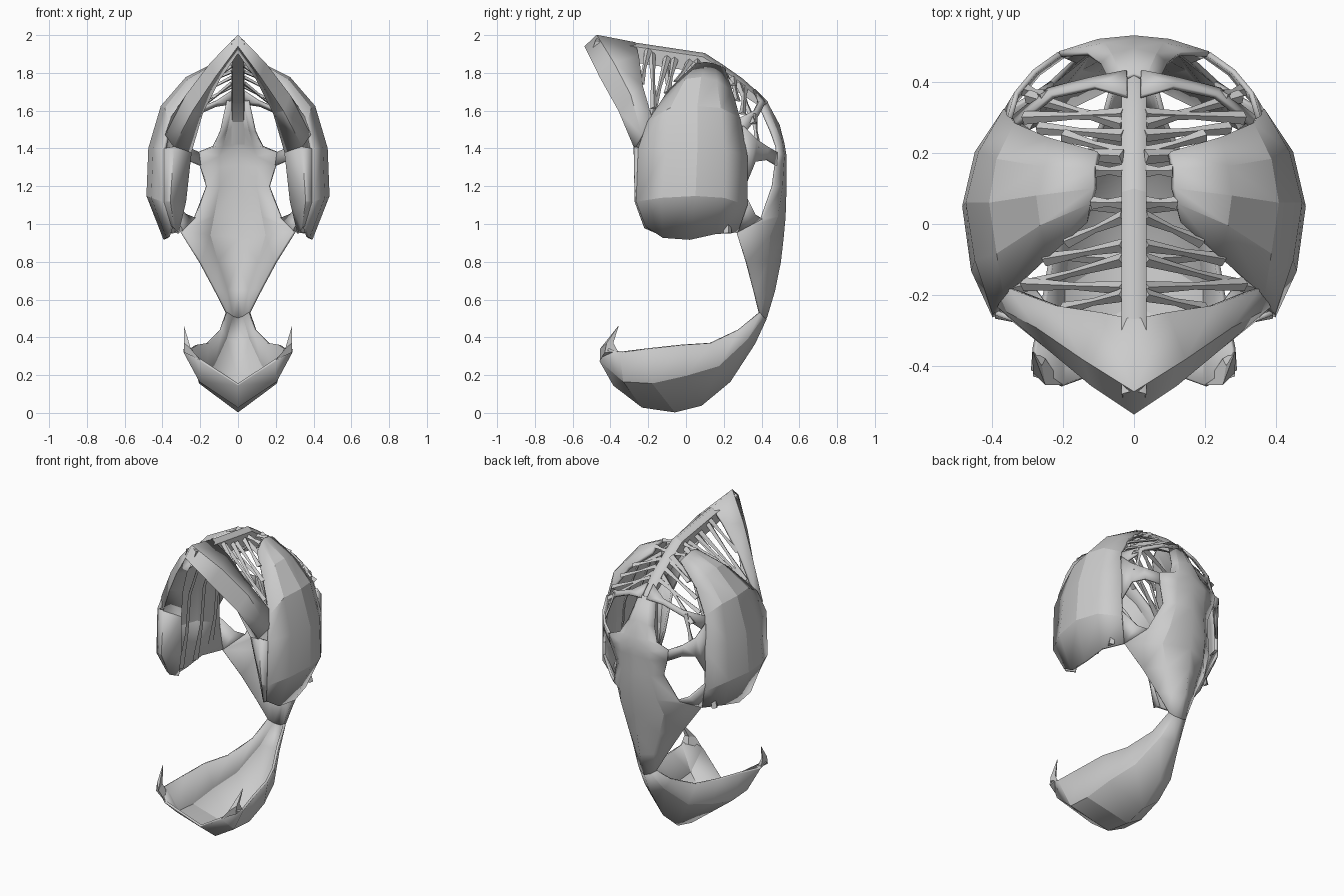
import bpy, bmesh, math
from mathutils import Vector


def finish(name, bm, thickness):
    bmesh.ops.remove_doubles(bm, verts=bm.verts, dist=0.0005)
    bmesh.ops.recalc_face_normals(bm, faces=bm.faces)
    me = bpy.data.meshes.new(name)
    bm.to_mesh(me)
    bm.free()
    ob = bpy.data.objects.new(name, me)
    bpy.context.collection.objects.link(ob)
    bpy.ops.object.select_all(action='DESELECT')
    ob.select_set(True)
    bpy.context.view_layer.objects.active = ob
    bpy.ops.object.shade_smooth_by_angle(angle=math.radians(20))
    m = ob.modifiers.new("mirror", 'MIRROR')
    m.use_clip = True
    if thickness:
        s = ob.modifiers.new("thickness", 'SOLIDIFY')
        s.thickness = thickness
        s.offset = 0
    return ob


def loft(name, rows, thickness=0.015):
    """Skin a sheet over rows of points; the other half is mirrored."""
    bm = bmesh.new()
    grid = [[bm.verts.new(p) for p in row] for row in rows]
    for a, b in zip(grid, grid[1:]):
        for i in range(len(a) - 1):
            bm.faces.new((a[i], a[i + 1], b[i + 1], b[i]))
    return finish(name, bm, thickness)


def struts(name, paths, size):
    """Tapering triangular bars, widest at both ends."""
    bm = bmesh.new()
    for path in paths:
        pts = [Vector(p) for p in path]
        if len(pts) == 2:
            pts.insert(1, (pts[0] + pts[1]) / 2)
        rings = []
        for i, p in enumerate(pts):
            d = (pts[min(i + 1, len(pts) - 1)] - pts[max(i - 1, 0)]).normalized()
            side = d.cross(Vector((0.3, 0.1, 1))).normalized()
            up = side.cross(d)
            r = size * (1.5 if i in (0, len(pts) - 1) else 0.8)
            rings.append([bm.verts.new(p + v) for v in (side * r, -side * r, up * r * 0.9)])
        for a, b in zip(rings, rings[1:]):
            for k in range(3):
                j = (k + 1) % 3
                bm.faces.new((a[k], a[j], b[j], b[k]))
        bm.faces.new(rings[0])
        bm.faces.new(rings[-1])
    return finish(name, bm, 0)


# Bulging side shells, bottom to top, front to back
loft("side_shell", [
    [(.35, -.21, .99), (.37, -.12, .93), (.385, .02, .92), (.37, .15, .95), (.30, .27, .96)],
    [(.39, -.26, 1.12), (.45, -.13, 1.14), (.475, .05, 1.15), (.44, .2, 1.14), (.36, .32, 1.1)],
    [(.39, -.25, 1.4), (.44, -.1, 1.4), (.465, .06, 1.4), (.43, .2, 1.39), (.36, .32, 1.36)],
    [(.36, -.2, 1.54), (.38, -.08, 1.61), (.40, .06, 1.62), (.38, .18, 1.61), (.33, .28, 1.56)],
    [(.24, -.09, 1.7), (.26, 0, 1.76), (.27, .08, 1.77), (.26, .16, 1.75), (.24, .24, 1.7)],
    [(.13, .01, 1.8), (.12, .06, 1.84), (.11, .1, 1.85), (.11, .15, 1.84), (.1, .2, 1.82)],
], 0.02)

# Pointed arch round the front opening: inner edge, front edge, ridge, roof edge
loft("front_arch", [
    [(0, -.44, 1.91), (0, -.53, 1.94), (0, -.47, 1.995), (0, -.27, 1.955)],
    [(.1, -.38, 1.77), (.12, -.45, 1.78), (.14, -.38, 1.85), (.09, -.25, 1.885)],
    [(.19, -.29, 1.59), (.24, -.35, 1.6), (.27, -.29, 1.68), (.22, -.23, 1.73)],
    [(.25, -.22, 1.38), (.34, -.27, 1.41), (.38, -.23, 1.47), (.35, -.18, 1.56)],
])
loft("front_jamb", [
    [(.25, -.22, 1.38), (.34, -.27, 1.41), (.39, -.25, 1.4)],
    [(.28, -.18, 1.12), (.36, -.265, 1.12), (.39, -.26, 1.12)],
    [(.32, -.15, .95), (.34, -.215, .98), (.35, -.21, .99)],
])

# Ridge along the top: y, z, depth
ridge = [(-.47, 1.99, .06), (-.2, 1.95, .1), (.1, 1.905, .1), (.2, 1.84, .08), (.3, 1.77, .07),
         (.4, 1.68, .05), (.47, 1.57, .03), (.51, 1.44, .02)]
loft("top_ridge", [[(0, y, z), (.035, y - .01, z - .02), (.03, y - d * .4, z - d), (0, y - d * .4, z - d)]
                   for y, z, d in ridge], 0)

# Back plate tapering down to the neck
loft("back_plate", [
    [(0, .42, 1.65), (.03, .41, 1.65), (.055, .38, 1.65)],
    [(0, .49, 1.52), (.06, .475, 1.5), (.09, .45, 1.49)],
    [(0, .515, 1.42), (.08, .505, 1.42), (.13, .48, 1.41)],
    [(0, .525, 1.36), (.1, .515, 1.36), (.21, .48, 1.38)],
    [(0, .525, 1.31), (.1, .51, 1.3), (.2, .475, 1.31)],
    [(0, .525, 1.2), (.1, .505, 1.2), (.165, .46, 1.2)],
    [(0, .52, 1.04), (.13, .48, 1.04), (.23, .40, 1.03)],
    [(0, .51, .93), (.15, .44, .94), (.30, .27, .96)],
    [(0, .495, .8), (.11, .43, .8), (.2, .32, .8)],
    [(0, .465, .65), (.06, .42, .65), (.12, .36, .65)],
    [(0, .42, .5), (.03, .405, .51), (.06, .39, .53)],
])
# Bridges from the plate to the shells, above and below the side window
loft("upper_bridge", [
    [(.21, .48, 1.38), (.2, .475, 1.31)],
    [(.28, .43, 1.41), (.27, .425, 1.34)],
    [(.33, .37, 1.45), (.32, .365, 1.33)],
    [(.35, .3, 1.52), (.36, .32, 1.22)],
])
loft("lower_bridge", [
    [(.23, .40, 1.03), (.30, .27, .96)],
    [(.28, .365, 1.05), (.30, .27, .96)],
    [(.36, .32, 1.14), (.30, .27, .96)],
])

# Slim rear brow panels joining the ridge to the shells
loft("rear_brow", [
    [(.02, .43, 1.64), (.02, .36, 1.71)],
    [(.12, .41, 1.625), (.11, .385, 1.65)],
    [(.24, .38, 1.57), (.23, .36, 1.6)],
    [(.34, .3, 1.47), (.33, .28, 1.56)],
])

# Thin bars in the openings
roof_bars = [[(.03, -.18, 1.9), (.31, -.17, 1.61)], [(.03, -.1, 1.88), (.33, -.18, 1.57)],
             [(.03, -.06, 1.87), (.25, -.1, 1.69)], [(.03, .02, 1.86), (.19, -.05, 1.75)],
             [(.03, .06, 1.86), (.12, .06, 1.84)], [(.03, .15, 1.83), (.11, .15, 1.84)],
             [(.03, -.2, 1.92), (.2, -.24, 1.74)]]
rear_bars = [[(.03, .2, 1.8), (.2, .25, 1.73)], [(.03, .25, 1.77), (.27, .27, 1.65)],
             [(.03, .31, 1.72), (.31, .3, 1.58)], [(.03, .28, 1.74), (.3, .36, 1.53)],
             [(.25, .36, 1.58), (.31, .38, 1.4)]]
struts("roof_bars", roof_bars, 0.013)
struts("rear_bars", rear_bars, 0.013)

# Ribs lining the inside
struts("inner_ribs", [[(.03, y, 1.83), (.2, y + .01, 1.71), (.29, y + .02, 1.45),
                       (.31, y + .02, 1.2), (.36, y + .03, .95)]
                      for y in (-.1, .05, .19)], 0.015)

# Scooped jaw, back to front: rim, flank, keel
loft("lower_jaw", [
    [(.06, .39, .53), (.03, .405, .51), (0, .42, .5)],
    [(.09, .28, .44), (.065, .32, .39), (0, .36, .37)],
    [(.16, .13, .37), (.13, .17, .25), (0, .23, .17)],
    [(.22, -.02, .36), (.18, 0, .2), (0, .08, .045)],
    [(.25, -.2, .34), (.2, -.18, .16), (0, -.06, .01)],
    [(.28, -.35, .32), (.2, -.33, .17), (0, -.23, .035)],
    [(.285, -.41, .34), (.2, -.455, .28), (0, -.38, .15)],
])

# Upturned horns at the jaw corners
bm = bmesh.new()
base = [bm.verts.new(p) for p in ((.2, -.455, .28), (.285, -.43, .32), (.285, -.36, .325), (.25, -.38, .32))]
mid = [bm.verts.new(p) for p in ((.25, -.455, .34), (.285, -.42, .37), (.28, -.385, .37), (.26, -.4, .36))]
tip = bm.verts.new((.287, -.355, .465))
bm.faces.new(base)
for k in range(4):
    j = (k + 1) % 4
    bm.faces.new((base[k], base[j], mid[j], mid[k]))
    bm.faces.new((mid[k], mid[j], tip))
finish("jaw_horn", bm, 0)
